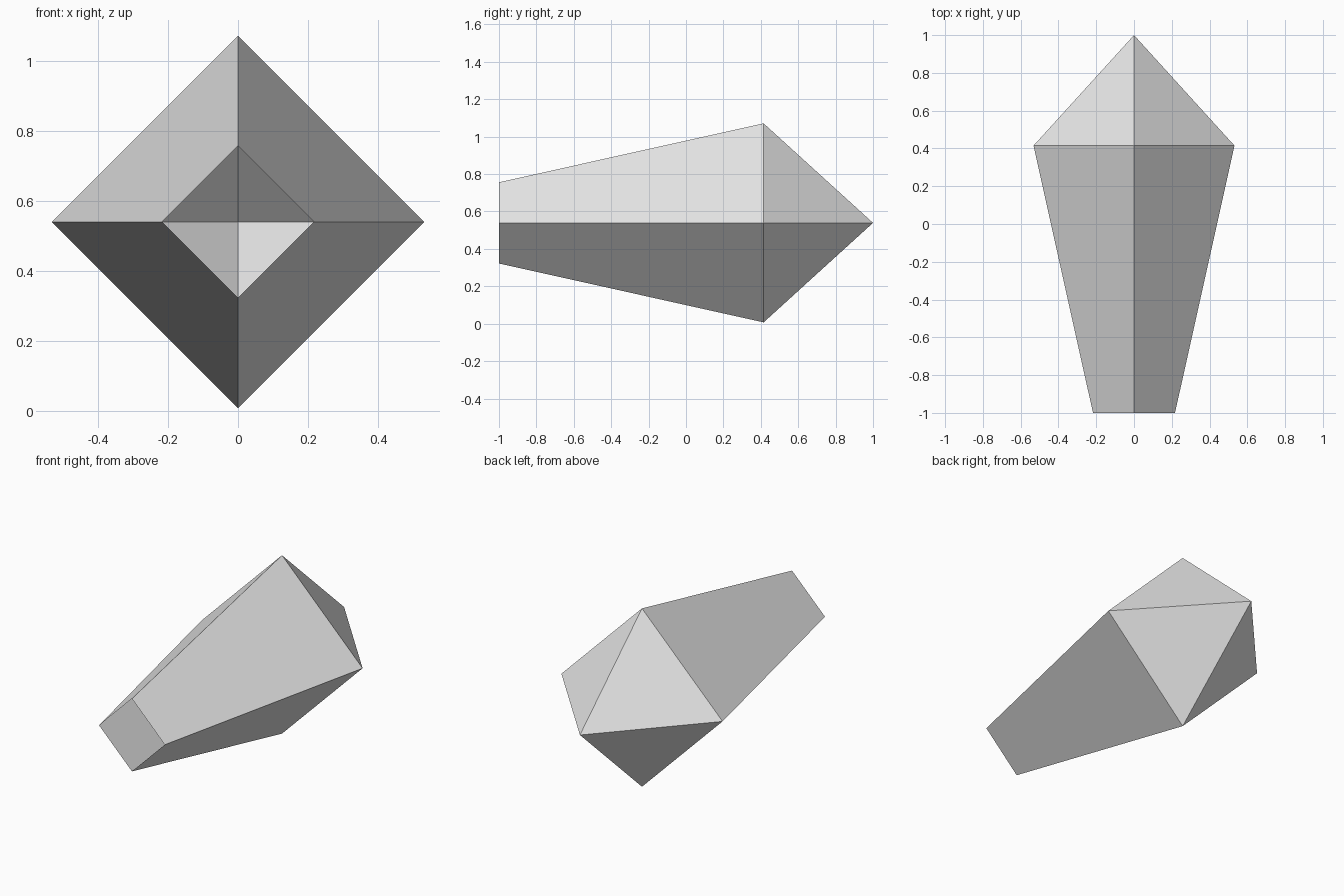
import bpy
import bmesh
from math import cos, sin, pi

cube = bpy.data.objects.get("Cube")
if cube:
    bpy.data.objects.remove(cube, do_unlink=True)

SIDES = 4
CENTRE_Z = 0.539
SHOULDER_Y = 0.415

# Single plain grey
grey = bpy.data.materials.new("light_grey")
grey.use_nodes = True
colour = (0.8, 0.8, 0.8, 1.0)
grey.diffuse_color = colour
grey.node_tree.nodes["Principled BSDF"].inputs["Base Color"].default_value = colour


def ring(bm, radius, y):
    """Diamond-shaped ring of vertices facing along y."""
    angles = [2 * pi * i / SIDES for i in range(SIDES)]
    return [bm.verts.new((radius * cos(a), y, CENTRE_Z + radius * sin(a)))
            for a in angles]


bm = bmesh.new()
mouth = ring(bm, 0.217, -1.0)
shoulder = ring(bm, 0.532, SHOULDER_Y)
tip = bm.verts.new((0, 1.0, CENTRE_Z))

# Tapered hollow sleeve, open at the front, closed by a pointed back
for i in range(SIDES):
    j = (i + 1) % SIDES
    bm.faces.new((mouth[i], mouth[j], shoulder[j], shoulder[i]))
    bm.faces.new((shoulder[i], shoulder[j], tip))

mesh = bpy.data.meshes.new("hollow_diamond_shell")
bm.to_mesh(mesh)
bm.free()
mesh.materials.append(grey)
shell = bpy.data.objects.new("hollow_diamond_shell", mesh)
bpy.context.collection.objects.link(shell)
